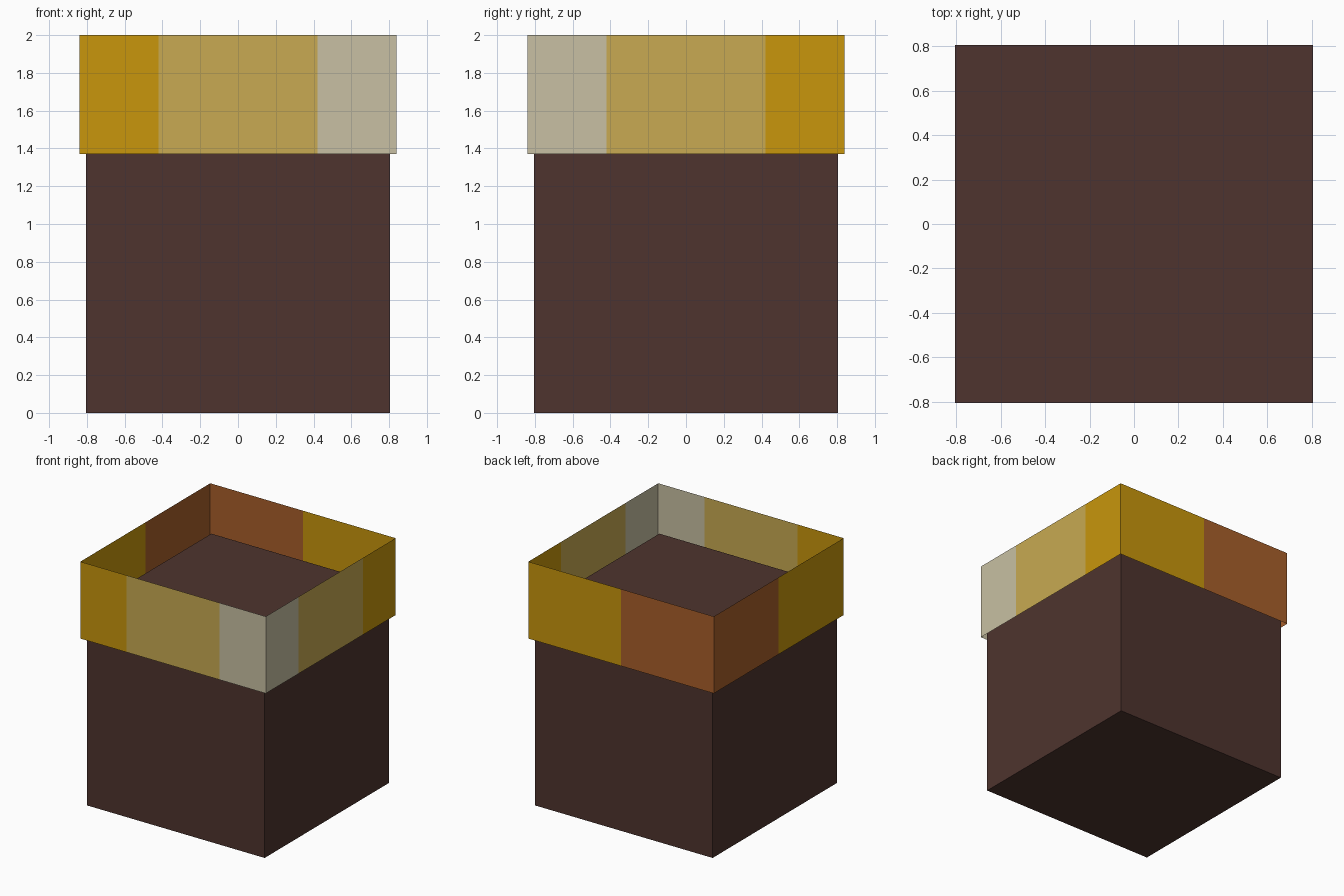
import bpy
import bmesh

old = bpy.data.objects.get("Cube")
if old:
    bpy.data.objects.remove(old, do_unlink=True)


def linear(c):
    c /= 255
    return c / 12.92 if c <= 0.04045 else ((c + 0.055) / 1.055) ** 2.4


def material(name, rgb):
    mat = bpy.data.materials.new(name)
    mat.use_nodes = True
    colour = tuple(linear(c) for c in rgb) + (1.0,)
    mat.diffuse_color = colour
    bsdf = next(n for n in mat.node_tree.nodes if n.type == 'BSDF_PRINCIPLED')
    bsdf.inputs["Base Color"].default_value = colour
    return mat


def add_object(name, bm, mats):
    mesh = bpy.data.meshes.new(name)
    bm.to_mesh(mesh)
    bm.free()
    for mat in mats:
        mesh.materials.append(mat)
    obj = bpy.data.objects.new(name, mesh)
    bpy.context.collection.objects.link(obj)
    return obj


brown = material("dark brown", (78, 52, 46))
band_mats = [material("gold", (200, 150, 12)),
             material("tan", (200, 170, 82)),
             material("pale cream", (200, 192, 163)),
             material("orange brown", (168, 95, 42))]
GOLD, TAN, CREAM, ORANGE = range(4)

# Solid cube body
SIZE = 1.61
bm = bmesh.new()
bmesh.ops.create_cube(bm, size=SIZE)
bmesh.ops.translate(bm, vec=(0, 0, SIZE / 2), verts=bm.verts)
add_object("body", bm, [brown])

# Thin open band around the top: each point starts a panel of the given colour
H, Q = 0.84, 0.42
Z_LOW, Z_HIGH = 1.37, 2.0
panels = [(-H, -H, GOLD), (-Q, -H, TAN), (Q, -H, CREAM),
          (H, -H, CREAM), (H, -Q, TAN), (H, Q, GOLD),
          (H, H, GOLD), (0, H, ORANGE),
          (-H, H, ORANGE), (-H, 0, GOLD)]
bm = bmesh.new()
low = [bm.verts.new((x, y, Z_LOW)) for x, y, _ in panels]
high = [bm.verts.new((x, y, Z_HIGH)) for x, y, _ in panels]
for i, (_, _, colour) in enumerate(panels):
    j = (i + 1) % len(panels)
    face = bm.faces.new((low[i], low[j], high[j], high[i]))
    face.material_index = colour
add_object("top_band", bm, band_mats)
